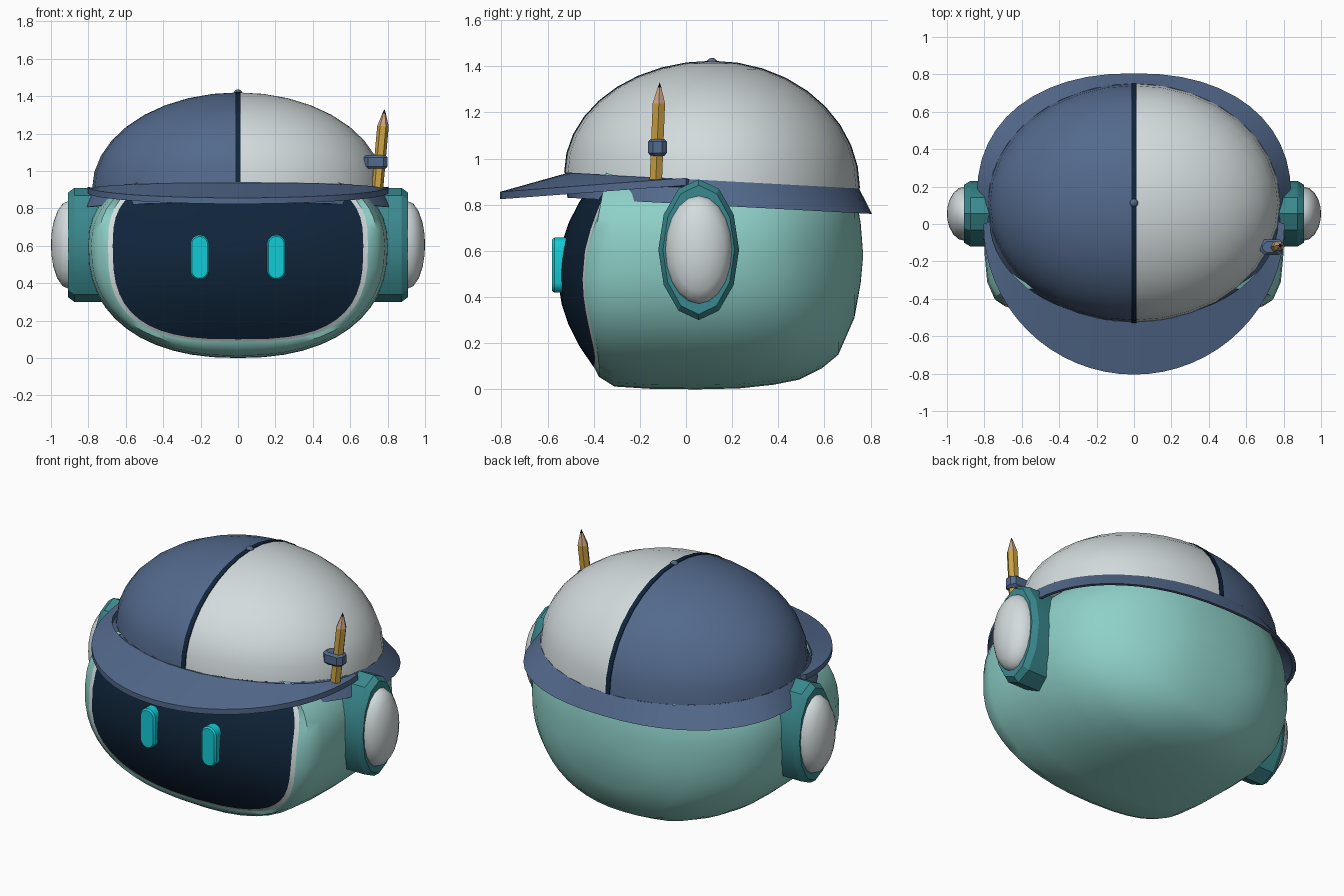
import bpy, bmesh, math
from mathutils import Vector

if "Cube" in bpy.data.objects:
    bpy.data.objects.remove(bpy.data.objects["Cube"])


def material(name, rgb):
    m = bpy.data.materials.new(name)
    m.diffuse_color = (*rgb, 1)
    m.use_nodes = True
    m.node_tree.nodes["Principled BSDF"].inputs["Base Color"].default_value = m.diffuse_color
    return m


MINT = material("mint shell", (0.27, 0.63, 0.575))
BLUE = material("denim blue", (0.086, 0.142, 0.262))
GREY = material("pale grey", (0.65, 0.71, 0.72))
TEAL = material("deep teal", (0.042, 0.25, 0.27))
NAVY = material("dark navy", (0.005, 0.018, 0.042))
CYAN = material("bright cyan", (0.006, 0.60, 0.67))
YELLOW = material("pencil yellow", (0.60, 0.36, 0.055))
WOOD = material("bare wood", (0.60, 0.37, 0.23))


def loft(name, rings, mats, closed=True, loop=False, caps="", pole=None, angle=35, rule=None):
    """Skin a list of equal-length rings; optionally end in a pole or caps."""
    bm = bmesh.new()
    vr = [[bm.verts.new(p) for p in r] for r in rings]
    n = len(vr[0])
    pairs = list(zip(vr, vr[1:])) + ([(vr[-1], vr[0])] if loop else [])
    for a, b in pairs:
        for i in range(n if closed else n - 1):
            j = (i + 1) % n
            bm.faces.new((a[i], a[j], b[j], b[i]))
    if pole:
        tip = bm.verts.new(pole)
        for i in range(n):
            bm.faces.new((vr[-1][i], vr[-1][(i + 1) % n], tip))
    if "a" in caps:
        bm.faces.new(vr[0])
    if "b" in caps:
        bm.faces.new(vr[-1])
    bmesh.ops.recalc_face_normals(bm, faces=bm.faces)
    if rule:
        for f in bm.faces:
            f.material_index = rule(f.calc_center_median())
    me = bpy.data.meshes.new(name)
    bm.to_mesh(me)
    bm.free()
    for m in mats:
        me.materials.append(m)
    ob = bpy.data.objects.new(name, me)
    bpy.context.collection.objects.link(ob)
    bpy.ops.object.select_all(action='DESELECT')
    ob.select_set(True)
    bpy.context.view_layer.objects.active = ob
    bpy.ops.object.shade_smooth_by_angle(angle=math.radians(angle))
    return ob


def spow(v, e):
    return math.copysign(abs(v) ** e, v)


def outline(hw, zb, zt, zc=0.6, e=2.4, n=48):
    """Superellipse in x/z with separate lower and upper heights."""
    pts = []
    for i in range(n):
        t = 2 * math.pi * i / n
        s = spow(math.sin(t), 2 / e)
        pts.append((hw * spow(math.cos(t), 2 / e), zc + s * ((zt - zc) if s > 0 else (zc - zb))))
    return pts


def face_y(x, z):
    """Bulged front surface of the face."""
    return -0.555 + 0.24 * x * x + 0.95 * (z - 0.5) ** 2


# Head shell: front opening follows the face bulge, then sections run back
rings = [[(x, face_y(x, z), z) for x, z in outline(0.695, 0.088, 1.0, e=2.9)],
         [(x, 0.5 * face_y(x, z) - 0.195, z) for x, z in outline(0.745, 0.055, 1.02, e=2.6)]]
for y, hw, zb, zt, zc in [(-0.31, 0.785, 0.012, 1.04, 0.6), (-0.15, 0.80, 0.002, 1.07, 0.6),
                          (0.05, 0.805, 0.0, 1.08, 0.6), (0.23, 0.80, 0.004, 1.08, 0.6),
                          (0.38, 0.76, 0.02, 1.07, 0.6), (0.49, 0.69, 0.042, 1.05, 0.6),
                          (0.59, 0.59, 0.092, 1.02, 0.6), (0.66, 0.49, 0.15, 0.99, 0.6),
                          (0.73, 0.34, 0.31, 0.87, 0.59), (0.757, 0.17, 0.46, 0.72, 0.58)]:
    rings.append([(x, y, z) for x, z in outline(hw, zb, zt, zc, 2.3)])
loft("head_shell", rings, [MINT], pole=(0, 0.768, 0.58), angle=50)

# Pale rim and dark face screen
edge_a, edge_b = outline(0.695, 0.088, 1.0, e=2.9), outline(0.67, 0.10, 0.985, e=2.9)
loft("face_rim", [[(x, face_y(x, z), z) for x, z in e] for e in (edge_a, edge_b)], [GREY])
screen = [[(x * s, face_y(x * s, 0.55 + (z - 0.55) * s), 0.55 + (z - 0.55) * s) for x, z in edge_b]
          for s in (1, 0.8, 0.6, 0.4, 0.2)]
loft("face_screen", screen, [NAVY], pole=(0, face_y(0, 0.55), 0.55), angle=60)


# Eyes: upright capsules with a chamfered front
def capsule(cx, y, r):
    pts = []
    for i in range(20):
        t = 2 * math.pi * (i + 0.5) / 20
        pts.append((cx + r * math.cos(t), y, 0.538 + r * math.sin(t) + math.copysign(0.07, math.sin(t))))
    return pts


for side, label in ((-1, "left"), (1, "right")):
    cx = 0.205 * side
    loft(f"eye_{label}", [capsule(cx, -0.52, 0.05), capsule(cx, -0.57, 0.05), capsule(cx, -0.58, 0.042)],
         [CYAN], caps="ab", angle=30)


# Ears: twelve-sided housings with a pale domed cap
def ear_ring(x, ry, rz, n):
    return [(x, 0.055 + ry * math.sin(2 * math.pi * i / n), 0.605 + rz * math.cos(2 * math.pi * i / n))
            for i in range(n)]


for side, label in ((-1, "left"), (1, "right")):
    body = [(0.70, 0.175, 0.305), (0.875, 0.175, 0.305), (0.908, 0.155, 0.28), (0.908, 0.13, 0.22)]
    loft(f"ear_housing_{label}", [ear_ring(side * x, a, b, 12) for x, a, b in body],
         [TEAL], caps="ab", angle=25)
    dome = [(0.895, 0.145, 0.235)] + [
        (0.905 + 0.095 * math.sin(t), 0.145 * math.cos(t), 0.235 * math.cos(t)) for t in (0.0, 0.35, 0.7, 1.05, 1.33)]
    loft(f"ear_cap_{label}", [ear_ring(side * x, a, b, 20) for x, a, b in dome],
         [GREY], pole=(side, 0.055, 0.605), angle=60)

# Cap crown: half ellipsoid on a tilted base, split in two colours at x = 0
CY, RX, RY, TOP = 0.113, 0.78, 0.637, 1.42


def base_z(y):
    return 0.94 - 0.055 * (y + 0.52)


def crown(theta, phi):
    x = RX * math.cos(theta) * math.cos(phi)
    y = CY + RY * math.sin(theta) * math.cos(phi)
    zb = base_z(CY + RY * math.sin(theta))
    return Vector((x, y, zb + (TOP - zb) * math.sin(phi)))


N = 32
PHI = [math.pi / 2 * k / 9 for k in range(9)]
loft("cap_crown", [[crown(2 * math.pi * i / N, p) for i in range(N)] for p in PHI], [BLUE, GREY],
     pole=(0, CY, TOP), angle=50, rule=lambda c: 1 if c.x > 0 else 0)

# Dark seam running over the crown from front to back
path = [crown(-math.pi / 2, p) for p in PHI] + [Vector((0, CY, TOP))] + [crown(math.pi / 2, p) for p in PHI[::-1]]
centre = Vector((0, CY, 0.9))
seam = []
for p in path:
    d = (p - centre).normalized()
    hi, lo = p + d * 0.004, p - d * 0.012
    seam.append([(-0.014, hi.y, hi.z), (0.014, hi.y, hi.z), (0.014, lo.y, lo.z), (-0.014, lo.y, lo.z)])
loft("cap_seam", seam, [NAVY], caps="ab")

# Button on top of the crown
loft("cap_button", [[(0.024 * math.cos(t) * math.cos(a), CY + 0.024 * math.cos(t) * math.sin(a),
                      1.413 + 0.024 * math.sin(t)) for a in [math.pi * i / 6 for i in range(12)]]
                    for t in (-0.6, 0, 0.5, 1.0)], [BLUE], pole=(0, CY, 1.437), angle=60)


# Cap skirt: flared band around the crown base
def skirt_ring(rx, ry, cy, e, dz, lower):
    pts = []
    for i in range(48):
        t = 2 * math.pi * i / 48
        y = cy + ry * spow(math.sin(t), 2 / e)
        z = (0.83 - 0.053 * (y + 0.51)) if lower else base_z(y)
        pts.append((rx * spow(math.cos(t), 2 / e), y, z + dz))
    return pts


loft("cap_skirt", [skirt_ring(RX, RY, CY, 2, 0, False), skirt_ring(0.84, 0.66, 0.146, 2.25, 0, True),
                   skirt_ring(0.82, 0.64, 0.146, 2.25, 0, True), skirt_ring(RX - 0.02, RY - 0.02, CY, 2, -0.01, False)],
     [BLUE], loop=True)

# Cap brim: crescent sloping forward and down
brim = []
for k in range(33):
    t = math.pi + math.pi * k / 32
    ix, iy = 0.77 * math.cos(t), CY + (RY - 0.01) * math.sin(t) - 0.10 * (1 + math.sin(t))
    ox, oy = 0.805 * math.cos(t), 0.805 * math.sin(t)
    iz, oz = base_z(iy) - 0.002, 0.856 + 0.06 * (1 + oy / 0.805)
    brim.append([(ix, iy, iz), (ox, oy, oz), (ox, oy, oz - 0.032), (ix, iy, iz - 0.032)])
loft("cap_brim", brim, [BLUE], caps="ab", angle=40)

# Pencil: hexagonal shaft, sharpened wood and dark lead along a leaning axis
foot, tip = Vector((0.745, -0.131, 0.90)), Vector((0.783, -0.114, 1.33))


def pencil_ring(f, r):
    c = foot.lerp(tip, f)
    return [(c.x + r * math.cos(math.pi * i / 3), c.y + r * math.sin(math.pi * i / 3), c.z) for i in range(6)]


loft("pencil_shaft", [pencil_ring(0, 0.031), pencil_ring(0.79, 0.031)], [YELLOW], caps="ab", angle=10)
loft("pencil_wood", [pencil_ring(0.79, 0.031), pencil_ring(0.95, 0.009)], [WOOD], caps="b", angle=10)
loft("pencil_lead", [pencil_ring(0.95, 0.009)], [NAVY], pole=tip, angle=10)


# Pencil loop: chamfered strap fixed to the crown side
def strap_ring(z, inset):
    x0, x1, y0, y1, c = 0.674 + inset, 0.80 - inset, -0.165 + inset, -0.082 - inset, 0.022
    return [(x0, y0 + c, z), (x0 + c, y0, z), (x1 - c, y0, z), (x1, y0 + c, z),
            (x1, y1 - c, z), (x1 - c, y1, z), (x0 + c, y1, z), (x0, y1 - c, z)]


loft("pencil_loop", [strap_ring(1.012, 0.012), strap_ring(1.025, 0), strap_ring(1.073, 0), strap_ring(1.085, 0.012)],
     [BLUE], caps="ab", angle=25)
